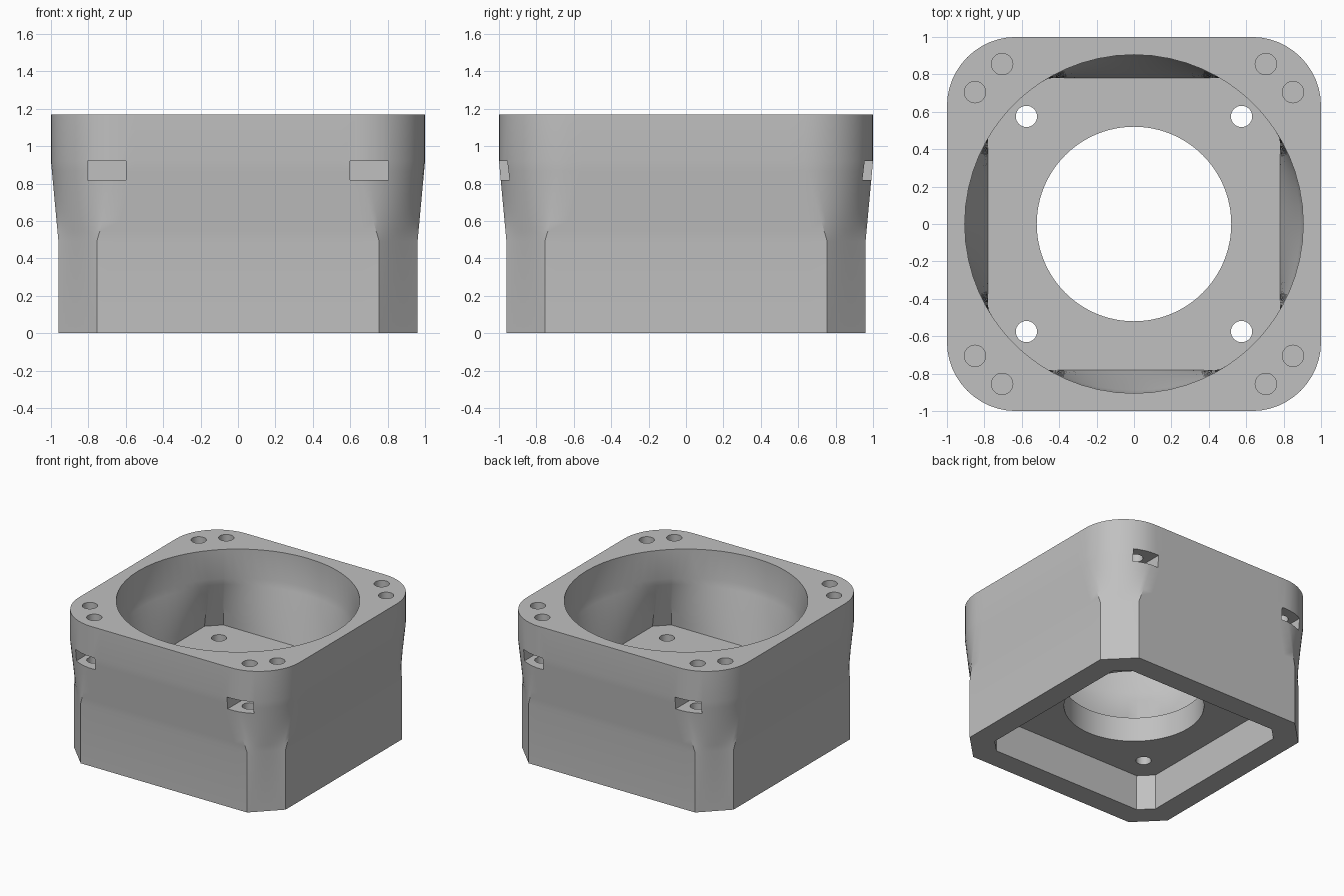
import bpy, bmesh, math
from mathutils import Vector

cube = bpy.data.objects.get("Cube")
if cube:
    bpy.data.objects.remove(cube, do_unlink=True)

grey = bpy.data.materials.new("light grey")
grey.use_nodes = True
colour = (0.53, 0.53, 0.53, 1)
grey.diffuse_color = colour
grey.node_tree.nodes["Principled BSDF"].inputs["Base Color"].default_value = colour

CORNER, SIDE = 12, 16  # segments along each corner and each straight side


def four_fold(corner):
    """Repeat one corner in all four quadrants and subdivide the sides between."""
    ring = []
    for q in range(4):
        a = q * math.pi / 2
        turn = lambda p, a=a: Vector((p.x * math.cos(a) - p.y * math.sin(a),
                                      p.x * math.sin(a) + p.y * math.cos(a)))
        ring += [turn(p) for p in corner]
        end, nxt = turn(corner[-1]), turn(Vector((-corner[0].y, corner[0].x)))
        ring += [end.lerp(nxt, i / SIDE) for i in range(1, SIDE)]
    return ring


def chamfered(half, flat):
    a, b = Vector((half, flat)), Vector((flat, half))
    return four_fold([a.lerp(b, i / CORNER) for i in range(CORNER + 1)])


def rounded(half, r):
    c = half - r
    angles = [math.pi / 2 * i / CORNER for i in range(CORNER + 1)]
    return four_fold([Vector((c + r * math.cos(t), c + r * math.sin(t))) for t in angles])


def blend(a, b, z0, z1, steps):
    return [([p.lerp(q, i / steps) for p, q in zip(a, b)], z0 + (z1 - z0) * i / steps)
            for i in range(steps + 1)]


def loft(name, sections):
    """Closed solid through a stack of (ring, height) sections."""
    bm = bmesh.new()
    rows = [[bm.verts.new((p.x, p.y, z)) for p in ring] for ring, z in sections]
    n = len(rows[0])
    for lo, hi in zip(rows, rows[1:]):
        for i in range(n):
            j = (i + 1) % n
            bm.faces.new((lo[i], lo[j], hi[j], hi[i]))
    bm.faces.new(rows[0][::-1])
    bm.faces.new(rows[-1])
    bmesh.ops.recalc_face_normals(bm, faces=bm.faces)
    mesh = bpy.data.meshes.new(name)
    bm.to_mesh(mesh)
    bm.free()
    obj = bpy.data.objects.new(name, mesh)
    bpy.context.collection.objects.link(obj)
    mesh.materials.append(grey)
    return obj


def cylinder(x, y, r, z0, z1, sides=32):
    ring = [Vector((x + r * math.cos(math.tau * i / sides),
                    y + r * math.sin(math.tau * i / sides))) for i in range(sides)]
    return loft("hole_cutter", [(ring, z0), (ring, z1)])


def box(x0, x1, y0, y1, z0, z1):
    ring = [Vector(p) for p in ((x0, y0), (x1, y0), (x1, y1), (x0, y1))]
    return loft("slot_cutter", [(ring, z0), (ring, z1)])


# Outer body: chamfered base blending into a rounded square collar
base, collar = chamfered(0.96, 0.755), rounded(1.0, 0.37)
housing = loft("housing", [(base, 0)] + blend(base, collar, 0.49, 0.92, 8) + [(collar, 1.17)])

# Upper cavity: chamfered floor blending into a round bore
floor = chamfered(0.78, 0.68)
bore = [p.normalized() * 0.905 for p in floor]
cutters = [loft("cavity_cutter", blend(floor, bore, 0.49, 0.93, 8) + [(bore, 1.3)])]

# Recess underneath and the large centre opening
cutters.append(loft("recess_cutter", [(floor, -0.1), (floor, 0.29)]))
cutters.append(cylinder(0, 0, 0.52, 0.2, 0.6, 96))

# Screw holes in the floor and rim, nut slots in the front and back
for sx in (-1, 1):
    for sy in (-1, 1):
        cutters.append(cylinder(sx * 0.575, sy * 0.575, 0.057, 0.2, 0.6))
        cutters.append(cylinder(sx * 0.705, sy * 0.855, 0.057, 0.67, 1.3))
        cutters.append(cylinder(sx * 0.85, sy * 0.705, 0.057, 0.67, 1.3))
        xs, ys = sorted((sx * 0.6, sx * 0.805)), sorted((sy * 0.755, sy * 1.2))
        cutters.append(box(*xs, *ys, 0.82, 0.92))

bpy.ops.object.select_all(action='DESELECT')
bpy.context.view_layer.objects.active = housing
housing.select_set(True)
for cutter in cutters:
    cutter.hide_render = True
    mod = housing.modifiers.new("cut", 'BOOLEAN')
    mod.operation = 'DIFFERENCE'
    mod.solver = 'EXACT'
    mod.object = cutter
    bpy.ops.object.modifier_apply(modifier=mod.name)
    bpy.data.objects.remove(cutter, do_unlink=True)

bpy.ops.object.shade_smooth_by_angle(angle=math.radians(30))
